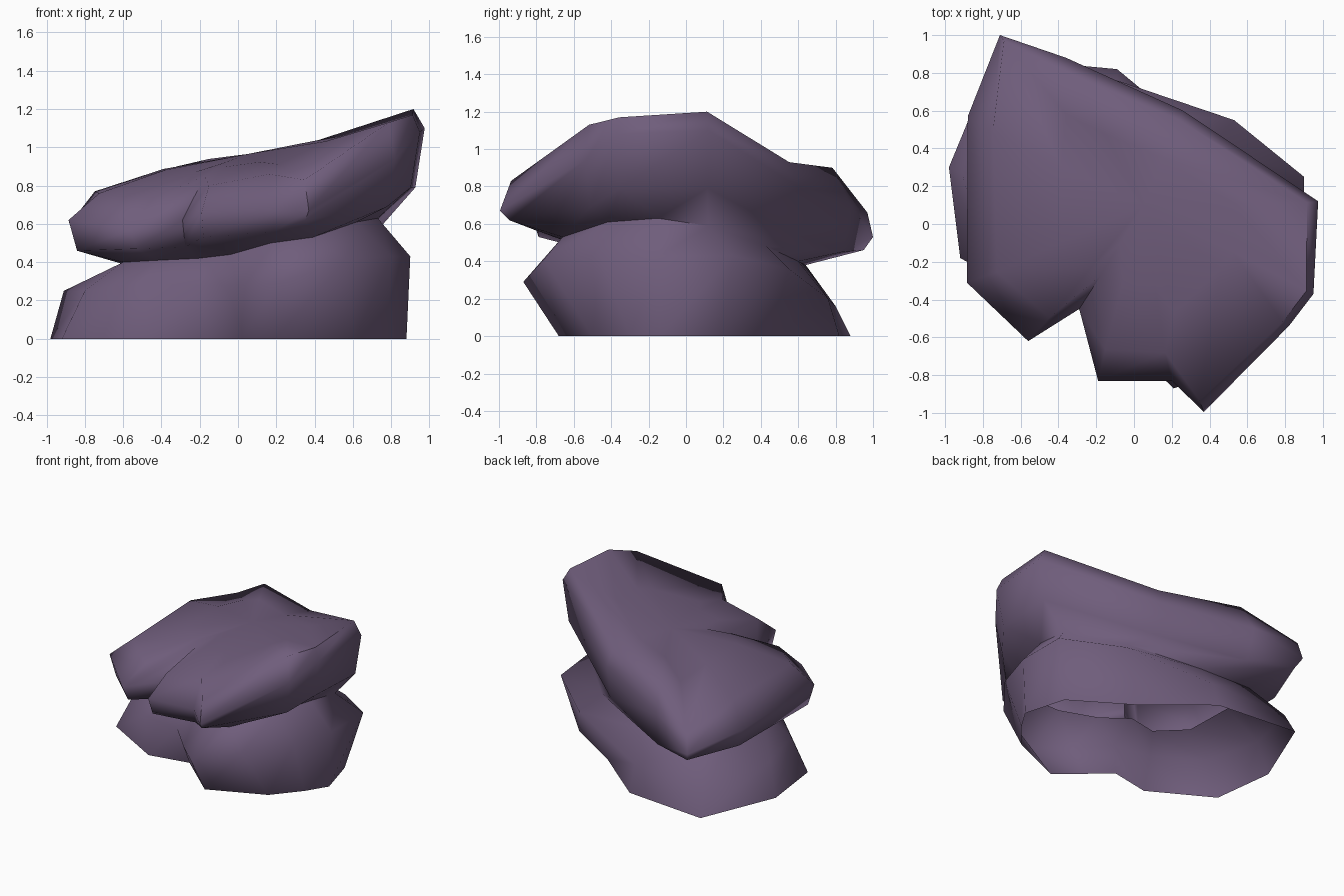
import bpy, bmesh, math
from mathutils import Vector


def loft(name, rings, top, mat):
    """Open-bottomed shell through matching rings, closed by a fan on top."""
    bm = bmesh.new()
    vr = [[bm.verts.new(p) for p in ring] for ring in rings]
    n = len(vr[0])
    hi = bm.verts.new(top)
    for i in range(n):
        j = (i + 1) % n
        for a, b in zip(vr, vr[1:]):
            bm.faces.new((a[i], a[j], b[j], b[i]))
        bm.faces.new((hi, vr[-1][i], vr[-1][j]))
    me = bpy.data.meshes.new(name)
    bm.to_mesh(me)
    bm.free()
    ob = bpy.data.objects.new(name, me)
    bpy.context.collection.objects.link(ob)
    me.materials.append(mat)
    bpy.ops.object.select_all(action='DESELECT')
    ob.select_set(True)
    bpy.context.view_layer.objects.active = ob
    bpy.ops.object.shade_smooth_by_angle(angle=math.radians(80))
    return ob


rock = bpy.data.materials.new("purple_rock")
rock.diffuse_color = (0.16, 0.11, 0.2, 1)

# Base boulder: foot x, y, then shoulder x, y, z, going round from the right front
base = [
    (.88, -.14, .90, -.14, .43), (.79, .18, .90, .25, .43),
    (.36, .45, .53, .55, .36), (-.09, .82, -.09, .76, .20),
    (-.74, .88, -.71, .80, .16), (-.98, .30, -.91, .27, .25),
    (-.92, -.18, -.80, -.15, .25), (-.46, -.44, -.50, -.42, .29),
    (-.15, -.38, -.20, -.46, .28), (.02, -.53, 0, -.67, .28),
    (.19, -.68, .21, -.87, .29), (.61, -.50, .56, -.76, .41),
    (.78, -.30, .80, -.46, .43)]
# Narrow waist under the overhang
waist = [
    (.73, -.15, .63), (.75, .12, .59), (.42, .43, .48), (-.10, .60, .40),
    (-.52, .64, .38), (-.60, .30, .39), (-.60, -.10, .40), (-.42, -.30, .41),
    (-.21, -.27, .42), (-.04, -.44, .44), (.17, -.62, .50), (.39, -.66, .53),
    (.62, -.42, .61)]
foot = [(p[0], p[1], 0) for p in base]
shoulder = [p[2:] for p in base]

# Tilted slab: outline x, y, then heights of lower edge, rim, top edge, and top inset
slab = [
    (.95, -.37, .79, 1.08, 1.17, .96), (.975, .12, .79, 1.10, 1.20, .94),
    (.26, .60, .55, .80, .93, .92), (-.36, .88, .45, .70, .90, .89),
    (-.71, 1.0, .46, .53, .66, .97), (-.88, .57, .46, .60, .77, .85),
    (-.885, -.31, .46, .62, .76, .82), (-.56, -.62, .47, .57, .73, .80),
    (-.29, -.45, .48, .62, .85, .60), (-.19, -.83, .53, .66, .80, .80),
    (.20, -.83, .56, .68, .86, .82), (.37, -.995, .62, .67, .83, .94),
    (.82, -.54, .69, .94, 1.13, .96)]
lower = [(x * .95, y * .95, a) for x, y, a, b, c, s in slab]
rim = [(x, y, b) for x, y, a, b, c, s in slab]
upper = [(x * s, y * s, c) for x, y, a, b, c, s in slab]
# Ring on the tilted top face, part way to the centre and slightly domed
peak = Vector((.05, .1, .965))
inner = []
for p in upper:
    q = Vector(p).lerp(peak, .45)
    q.z = p[2] + (peak.z - p[2]) * .6
    inner.append(q)
loft("layered_rock", [foot, shoulder, waist, lower, rim, upper, inner], peak, rock)
